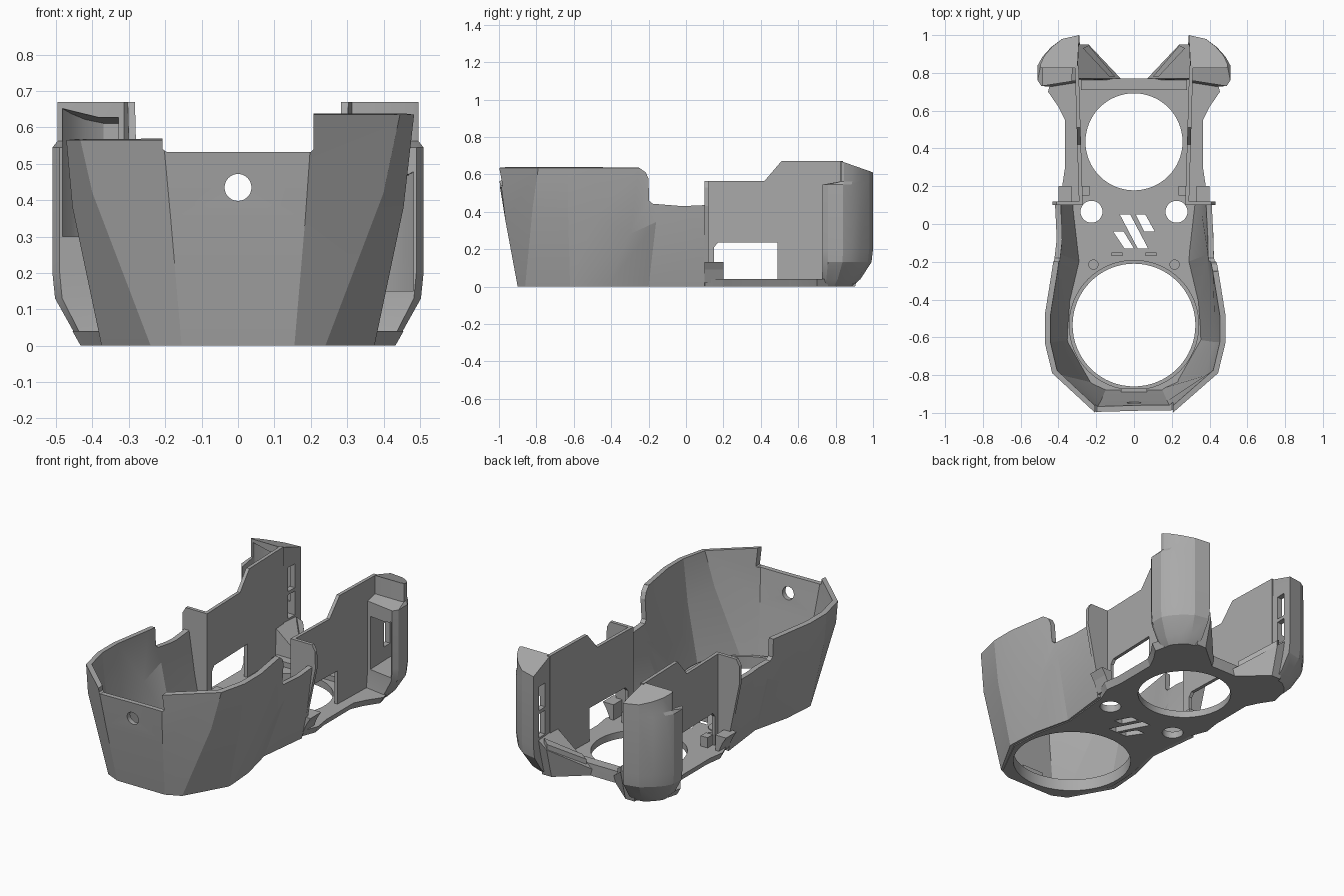
import bpy, bmesh, math
from mathutils import Vector

if "Cube" in bpy.data.objects:
    bpy.data.objects.remove(bpy.data.objects["Cube"])

GREY = (0.40, 0.40, 0.40, 1)
mat = bpy.data.materials.new("plain_grey")
mat.use_nodes = True
mat.diffuse_color = GREY
mat.node_tree.nodes["Principled BSDF"].inputs["Base Color"].default_value = GREY


def finish(name, bm):
    bmesh.ops.recalc_face_normals(bm, faces=bm.faces)
    me = bpy.data.meshes.new(name)
    bm.to_mesh(me)
    bm.free()
    me.materials.append(mat)
    ob = bpy.data.objects.new(name, me)
    bpy.context.collection.objects.link(ob)
    return ob


def loft(name, rings):
    """Closed solid through rings that share a point count."""
    bm = bmesh.new()
    vs = [[bm.verts.new(p) for p in r] for r in rings]
    n = len(vs[0])
    for a, b in zip(vs, vs[1:]):
        for i in range(n):
            j = (i + 1) % n
            bm.faces.new((a[i], a[j], b[j], b[i]))
    bm.faces.new(vs[0])
    bm.faces.new(vs[-1])
    return finish(name, bm)


def prism(name, pts, z0, z1):
    return loft(name, [[(x, y, z) for x, y in pts] for z in (z0, z1)])


def box(name, x0, x1, y0, y1, z0, z1):
    return prism(name, [(x0, y0), (x1, y0), (x1, y1), (x0, y1)], z0, z1)


def disc(name, x, y, r, z0, z1, n=64):
    pts = [(x + r * math.cos(2 * math.pi * i / n), y + r * math.sin(2 * math.pi * i / n)) for i in range(n)]
    return prism(name, pts, z0, z1)


def apply_mods(ob):
    dg = bpy.context.evaluated_depsgraph_get()
    me = bpy.data.meshes.new_from_object(ob.evaluated_get(dg))
    ob.modifiers.clear()
    ob.data = me


def cut(ob, cutters):
    for c in cutters:
        m = ob.modifiers.new("cut", "BOOLEAN")
        m.operation, m.solver, m.object = "DIFFERENCE", "EXACT", c
        apply_mods(ob)
        bpy.data.objects.remove(c)


def smooth(ob, angle=20):
    bpy.ops.object.select_all(action="DESELECT")
    ob.select_set(True)
    bpy.context.view_layer.objects.active = ob
    bpy.ops.object.shade_smooth_by_angle(angle=math.radians(angle))


# Base plate with its round openings
half = [(.155, -.895), (.24, -.855), (.37, -.61), (.36, -.42), (.31, -.2), (.34, .1), (.38, .2),
        (.365, .3), (.365, .55), (.4, .62), (.455, .7), (.44, .76), (.07, .77)]
outline = half + [(-x, y) for x, y in reversed(half)]
base = loft("base_plate", [[(x * .95, y, 0) for x, y in outline], [(x, y, .04) for x, y in outline]])
cutters = [disc("cutter", 0, -.535, .325, -1, 1), disc("cutter", 0, .435, .257, -1, 1)]
cutters += [disc("cutter", s * .225, .065, .058, -1, 1, 32) for s in (1, -1)]
# Three slanted vents
for pts in ([(-.11, -.04), (-.055, -.04), (0, -.13), (-.05, -.13)],
            [(-.075, .05), (-.02, .05), (.075, -.13), (.02, -.13)],
            [(.01, .05), (.06, .05), (.11, -.04), (.055, -.04)]):
    cutters.append(prism("cutter", pts, -1, 1))
cut(base, cutters)
smooth(base)

# Raised collar around the front opening
collar = disc("front_collar", 0, -.535, .345, .01, .07)
cut(collar, [disc("cutter", 0, -.535, .325, -1, 1)])
smooth(collar)


# Faceted front bowl: columns of bottom, middle and top points
def columns(s):
    top = .635 if s > 0 else .565
    d = 0 if s > 0 else .012
    cols = [[(.155, -.9, 0), (.185, -.965, .35), (.205, -1, top)],
            [(.24, -.86, 0), (.4, -.82, .42), (.445 - d, -.79, top)],
            [(.375, -.62, 0), (.455, -.63, .38), (.484 - d, -.63, top)],
            [(.375, -.59, 0), (.455, -.48, .38), (.484 - d, -.48, top)],
            [(.362, -.42, 0), (.428, -.3, .28), (.447 - d, -.25, top)],
            [(.31, -.2, 0), (.415, -.16, .345), (.437 - d, -.18, top)],
            [(.345, .1, 0), (.38, .1, .18), (.437, .1, top)]]
    return [[Vector((s * x, y, z)) for x, y, z in c] for c in cols]


bm = bmesh.new()
strip = [[bm.verts.new(p) for p in c] for c in list(reversed(columns(-1))) + columns(1)]
for a, b in zip(strip, strip[1:]):
    for k in range(2):
        bm.faces.new((a[k], b[k], b[k + 1], a[k + 1]))
bowl = finish("front_bowl", bm)
bowl.data.update()
front = min(bowl.data.polygons, key=lambda p: p.center.y + abs(p.center.x))
if front.normal.y > 0:
    bowl.data.flip_normals()
mod = bowl.modifiers.new("wall", "SOLIDIFY")
mod.thickness, mod.offset = .03, -1
apply_mods(bowl)

# Front dip, lowered rear rim and round cable hole
hole = disc("cutter", 0, 0, .037, -.2, .2, 32)
hole.rotation_euler.x = math.pi / 2
hole.location = (0, -.98, .435)
bpy.context.view_layer.update()
RIM = [(-.27, .7), (-.25, .635), (-.215, .61), (-.2, .575), (-.198, .46), (-.18, .443), (-.02, .43),
       (.09, .435), (.2, .45), (.2, .7)]
rim = loft("cutter", [[(x, y, z) for y, z in RIM] for x in (-.7, .7)])
DIP = [(-.207, .7), (-.207, .54), (-.197, .533), (.2, .533), (.207, .54), (.207, .7)]
dip = loft("cutter", [[(x, y, z) for x, z in DIP] for y in (-1.2, -.8)])
cut(bowl, [hole, rim, dip])
smooth(bowl, 14)

# Rear pod outline and its sloping top
POD = [(.3, .76), (.49, .73), (.51, .76), (.51, .84), (.485, .885), (.44, .935), (.38, .98), (.29, 1)]
CROWN = [(.3, .825), (.48, .825), (.496, .83), (.496, .845), (.475, .89), (.435, .937), (.38, .98), (.29, 1)]


def pod_ring(s, f, z):
    return [(s * (.27 + (x - .27) * f), .72 + (y - .72) * f, z) for x, y in POD]


def pod_top(pts, s, z):
    return [(s * x, y, z - max(0, y - .83) * .35) for x, y in pts]


WINDOW = [(.335, .6), (.482, .6), (.482, .84), (.458, .88), (.42, .925), (.37, .955), (.325, .955)]
PANEL = [(.1, .03), (.1, .565), (.42, .565), (.51, .67), (.84, .67), (.84, .03), (.49, .03),
         (.49, .235), (.17, .235), (.15, .21), (.15, .03)]
FLANGE = [(.275, .03), (.345, .03), (.37, .13), (.432, .43), (.43, .53), (.41, .565), (.275, .565)]

for s, side in ((1, "left"), (-1, "right")):
    # Hollow pod with a set-back crown, a front window and two inner slots
    pod = loft(side + "_rear_pod", [pod_ring(s, .6, 0), pod_ring(s, .76, .04), pod_ring(s, .97, .13),
                                    pod_ring(s, 1, .2), pod_ring(s, 1, .545),
                                    [(s * x, y, .562) for x, y in CROWN], pod_top(CROWN, s, .67)])
    z0, z1 = (.15, .48) if s > 0 else (.3, .655)
    cavity = loft("cutter", [[(s * x, y, z0) for x, y in WINDOW], pod_top(WINDOW, s, z1)])
    xs = sorted((s * .25, s * .36))
    slots = [box("cutter", *xs, .885, .945, a, a + .14) for a in (.23, .39)]
    cut(pod, [cavity] + slots)
    smooth(pod)

    # Thin side panel with a cable window
    loft(side + "_side_panel", [[(s * (x + .03 * y), y, z) for y, z in PANEL] for x in (.268, .288)])

    # Flange closing the bowl against the panel, and the foot behind it
    loft(side + "_flange", [[(s * x, y, z) for x, z in FLANGE] for y in (.1, .12)])
    loft(side + "_foot", [[(s * x, y, z) for x, y in ((.33, .1), (w, .1), (w, .2), (.33, .2))]
                          for w, z in ((.345, .02), (.375, .09), (.4, .13))])

    # Sloping bracket beside the rear notch
    plan = [(.07, .77), (.3, .77), (.3, .95), (.24, .95)]
    loft(side + "_rear_bracket", [[(s * x, .72 + (y - .72) * .8, 0) for x, y in plan],
                                  [(s * x, y, .04 + (x - .07) * .8) for x, y in plan]])
    rib = [(.1, .78), (.13, .78), (.27, .93), (.24, .945)]
    loft(side + "_bracket_rib", [[(s * x, y, .04 + (x - .07) * .8 + h) for x, y in rib] for h in (-.02, .03)])

    # Deck details
    disc(side + "_deck_pad", s * .18, -.045, .055, .035, .045, 32)
    disc(side + "_deck_pin", s * .215, -.215, .027, .035, .05, 24)
    box(side + "_deck_clip", *sorted((s * .06, s * .12)), -.17, -.15, .035, .09)
    box(side + "_inner_catch", *sorted((s * .235, s * .28)), .15, .2, .035, .1)

# Cross bar behind the rear opening, and a small catch inside the bowl front
box("rear_cross_bar", -.28, .28, .71, .77, .035, .07)
box("front_catch", -.07, .07, -.9, -.87, .07, .1)
